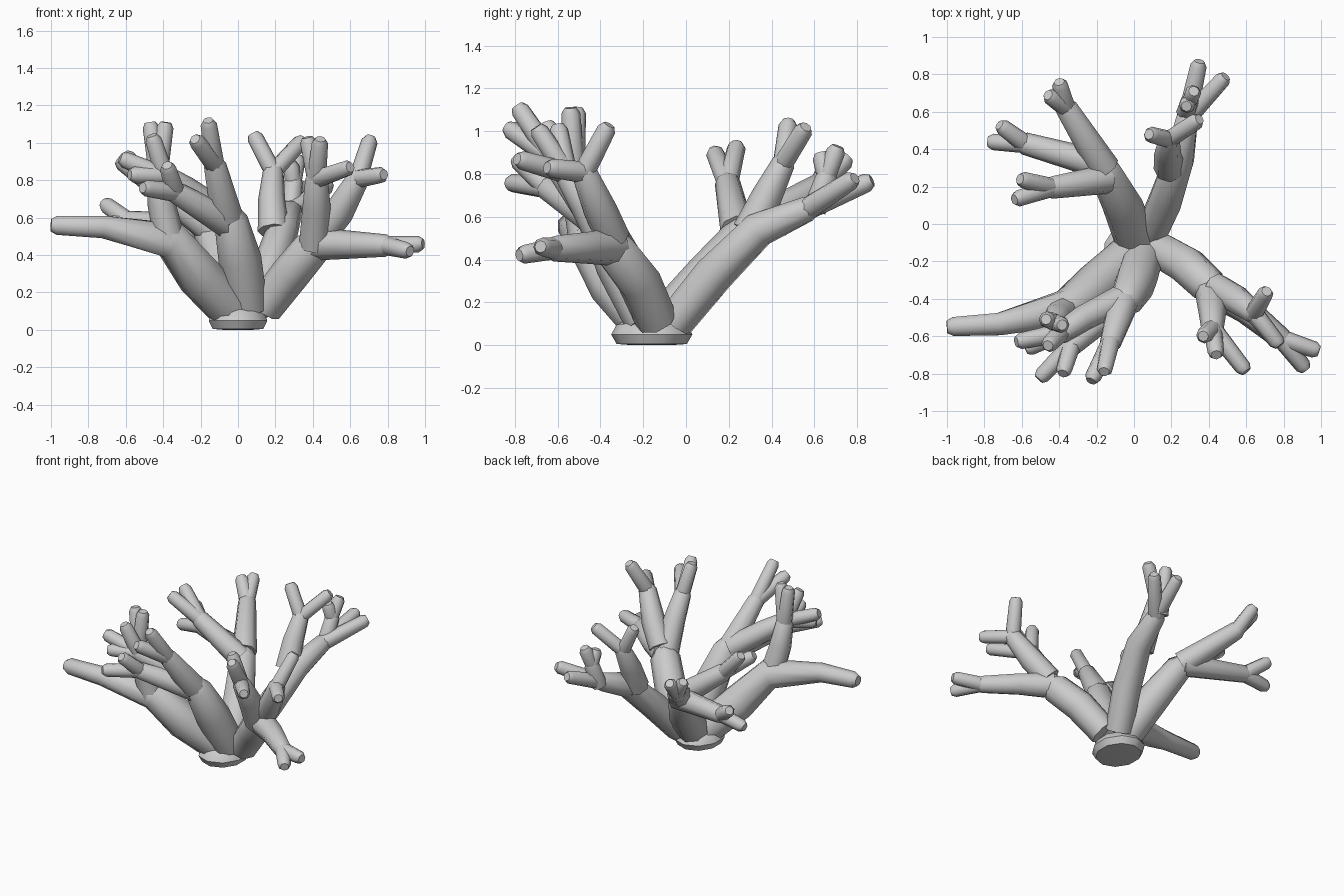
import bpy, bmesh, math
from mathutils import Vector

if "Cube" in bpy.data.objects:
    bpy.data.objects.remove(bpy.data.objects["Cube"])

SIDES = 8


def tube(bm, pts):
    """Tapered, capped tube through (x, y, z, radius) points with a blunt chamfered tip."""
    pos = [Vector(p[:3]) for p in pts]
    rad = [p[3] for p in pts]
    d = (pos[-1] - pos[-2]).normalized()
    # chamfer the tip
    pos.append(pos[-1].copy())
    rad.append(rad[-1] * 0.65)
    pos[-2] = pos[-2] - d * rad[-2] * 0.6
    rings, side = [], None
    for i, c in enumerate(pos):
        a = (c - pos[i - 1]).normalized() if i else Vector()
        b = (pos[i + 1] - c).normalized() if i < len(pos) - 1 else Vector()
        t = (a + b).normalized()
        if side is None:
            side = t.orthogonal()
        side = (side - t * side.dot(t)).normalized()
        other = t.cross(side)
        rings.append([bm.verts.new(c + rad[i] * (math.cos(k * math.tau / SIDES) * side
                                                 + math.sin(k * math.tau / SIDES) * other))
                      for k in range(SIDES)])
    for r0, r1 in zip(rings, rings[1:]):
        for k in range(SIDES):
            n = (k + 1) % SIDES
            bm.faces.new((r0[k], r0[n], r1[n], r1[k]))
    bm.faces.new(rings[0][::-1])
    bm.faces.new(rings[-1])


def finish(name, bm):
    me = bpy.data.meshes.new(name)
    bm.to_mesh(me)
    bm.free()
    ob = bpy.data.objects.new(name, me)
    bpy.context.collection.objects.link(ob)
    bpy.ops.object.select_all(action='DESELECT')
    ob.select_set(True)
    bpy.context.view_layer.objects.active = ob
    bpy.ops.object.shade_smooth_by_angle(angle=math.radians(50))


def limb(name, branches):
    """Each branch is (path, twig tips); twigs grow from the path's last point."""
    bm = bmesh.new()
    for path, tips in branches:
        tube(bm, path)
        x, y, z, r = path[-1]
        back = (Vector(path[-1][:3]) - Vector(path[-2][:3])).normalized() * 0.04
        for tip in tips:
            tube(bm, [(x - back.x, y - back.y, z - back.z, r * 0.85), (*tip, 0.044)])
    finish(name, bm)


# Rounded, flat-bottomed foot joining the limbs
bm = bmesh.new()
bmesh.ops.create_uvsphere(bm, u_segments=10, v_segments=6, radius=1)
for v in bm.verts:
    v.co = Vector((v.co.x * 0.165, v.co.y * 0.19 - 0.16, max(v.co.z * 0.09 + 0.05, 0)))
finish("foot", bm)

# Front left limb: long outward arm and an upright fork
limb("front_left_limb", [
    ([(-.03, -.18, .1, .12), (-.2, -.33, .28, .125), (-.36, -.45, .48, .105),
      (-.72, -.535, .55, .065), (-1, -.55, .56, .055)], []),
    ([(-.36, -.46, .45, .085), (-.41, -.5, .68, .075), (-.43, -.53, .87, .06)],
     [(-.47, -.51, 1.11), (-.385, -.54, 1.11)]),
])

# Front limb: three forks spreading forward and left
limb("front_limb", [
    ([(.05, -.18, .12, .11), (.01, -.31, .38, .115), (-.05, -.43, .64, .09)], []),
    ([(-.06, -.43, .61, .085), (-.13, -.65, .91, .06)],
     [(-.16, -.79, 1.12), (-.23, -.84, 1.02)]),
    ([(-.07, -.41, .58, .085), (-.36, -.67, .75, .06)],
     [(-.51, -.83, .76), (-.38, -.8, .88)]),
    ([(-.08, -.41, .61, .08), (-.28, -.51, .75, .072), (-.42, -.6, .84, .06)],
     [(-.58, -.67, .83), (-.63, -.63, .92), (-.46, -.65, 1.04)]),
])

# Front right limb: low arm, outer fork and upright fork
limb("front_right_limb", [
    ([(.14, -.14, .12, .1), (.28, -.22, .3, .105), (.43, -.36, .48, .1)], []),
    ([(.41, -.34, .46, .09), (.6, -.46, .455, .075), (.82, -.64, .45, .06)],
     [(.99, -.68, .46), (.92, -.78, .42)]),
    ([(.44, -.34, .5, .08), (.54, -.4, .63, .08), (.66, -.49, .84, .06)],
     [(.71, -.36, 1.03), (.78, -.65, .83)]),
    ([(.41, -.36, .45, .085), (.42, -.47, .66, .075), (.42, -.58, .84, .06)],
     [(.37, -.6, 1.03), (.44, -.7, 1.02), (.6, -.79, .87)]),
])

# Back right limb: outward arm and upright fork
limb("back_right_limb", [
    ([(.09, -.05, .11, .09), (.17, .13, .33, .095), (.24, .34, .54, .085),
      (.29, .6, .65, .062)], [(.35, .87, .77), (.49, .79, .78)]),
    ([(.28, .6, .63, .055), (.3, .67, .82, .05)], [(.32, .71, .93), (.28, .63, .9)]),
    ([(.19, .3, .53, .085), (.18, .38, .7, .072), (.19, .47, .88, .055)],
     [(.08, .48, 1.05), (.35, .56, 1.02)]),
])

# Back left limb: three forks spreading backward and left
limb("back_left_limb", [
    ([(.01, -.1, .1, .11), (-.06, .1, .32, .11), (-.17, .31, .57, .09)], []),
    ([(-.16, .3, .55, .085), (-.38, .65, .76, .06)],
     [(-.46, .69, .88), (-.4, .76, .88)]),
    ([(-.15, .31, .54, .08), (-.62, .44, .58, .06)],
     [(-.78, .44, .54), (-.72, .53, .68)]),
    ([(-.15, .24, .54, .08), (-.47, .19, .78, .06)],
     [(-.64, .13, .91), (-.61, .24, .94)]),
])
